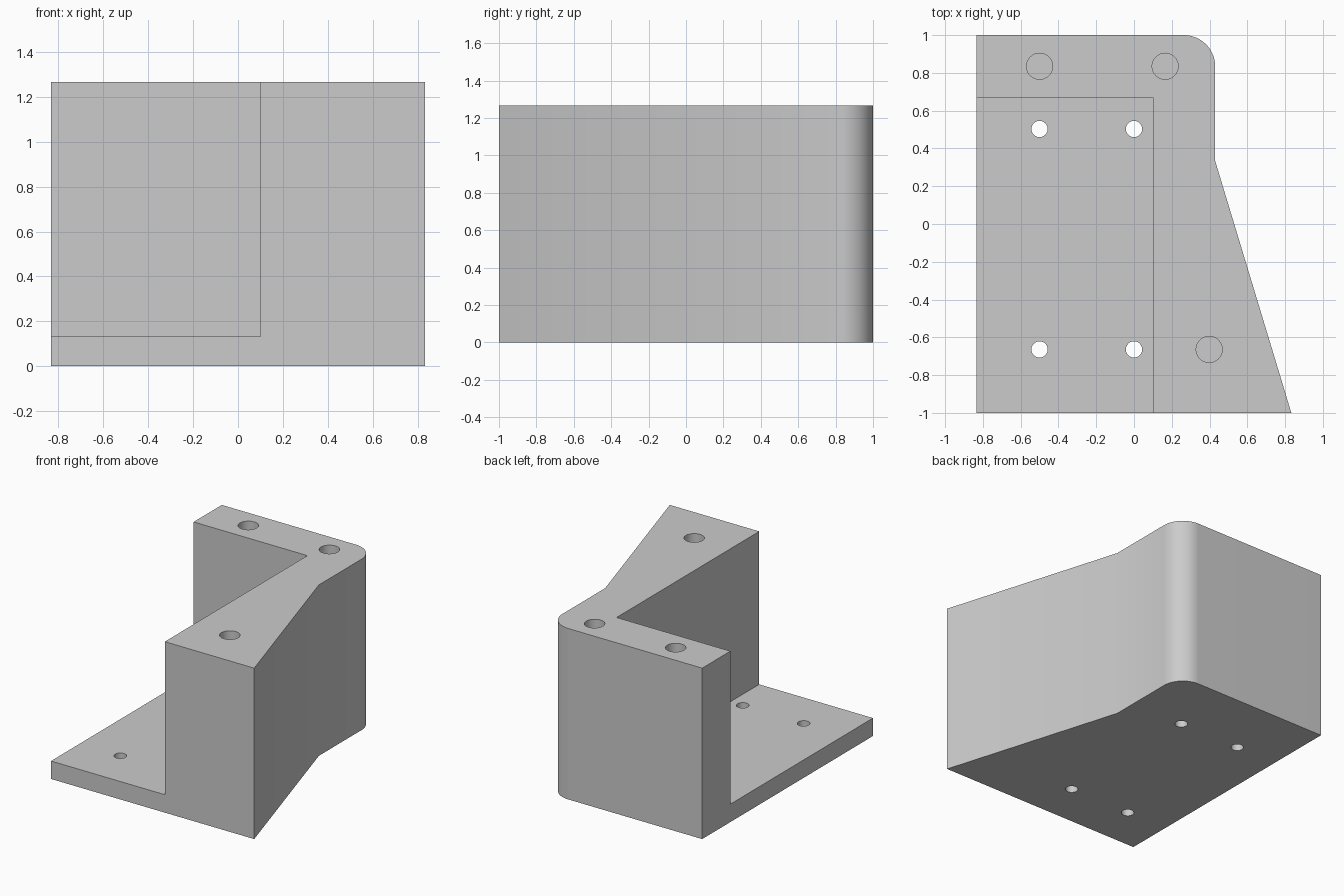
import bpy, bmesh, math
from mathutils import Matrix

cube = bpy.data.objects.get("Cube")
if cube:
    bpy.data.objects.remove(cube, do_unlink=True)

HEIGHT = 1.267
FLOOR = 0.133          # base plate thickness
WALL_X, WALL_Y = 0.1, 0.67   # inner faces of the walls
BLIND_DEPTH = 0.6

grey = bpy.data.materials.new("plain_grey")
grey.use_nodes = True
colour = (0.6, 0.6, 0.6, 1)
grey.diffuse_color = colour
grey.node_tree.nodes["Principled BSDF"].inputs["Base Color"].default_value = colour


def make_object(name, bm):
    bmesh.ops.recalc_face_normals(bm, faces=bm.faces)
    mesh = bpy.data.meshes.new(name)
    bm.to_mesh(mesh)
    bm.free()
    mesh.materials.append(grey)
    obj = bpy.data.objects.new(name, mesh)
    bpy.context.collection.objects.link(obj)
    return obj


def add_box(bm, x0, x1, y0, y1, z0, z1):
    place = Matrix.Translation(((x0 + x1) / 2, (y0 + y1) / 2, (z0 + z1) / 2))
    size = Matrix.Diagonal((x1 - x0, y1 - y0, z1 - z0, 1))
    bmesh.ops.create_cube(bm, size=1, matrix=place @ size)


def add_drill(bm, x, y, radius, z0, z1):
    bmesh.ops.create_cone(bm, cap_ends=True, segments=48, radius1=radius, radius2=radius,
                          depth=z1 - z0, matrix=Matrix.Translation((x, y, (z0 + z1) / 2)))


def cut(obj, name, bm):
    cutter = make_object(name, bm)
    cutter.hide_render = True
    mod = obj.modifiers.new(name, 'BOOLEAN')
    mod.operation = 'DIFFERENCE'
    mod.solver = 'EXACT'
    mod.object = cutter
    bpy.context.view_layer.objects.active = obj
    bpy.ops.object.modifier_apply(modifier=mod.name)
    bpy.data.objects.remove(cutter, do_unlink=True)


# Block outline with one rounded back corner, extruded upward
R = 0.167
side_x = 0.43
outline = [(-0.833, -1), (0.833, -1), (side_x, 0.333)]
for i in range(25):
    a = math.pi / 2 * i / 24
    outline.append((side_x - R + R * math.cos(a), 1 - R + R * math.sin(a)))
outline.append((-0.833, 1))

bm = bmesh.new()
face = bm.faces.new([bm.verts.new((x, y, 0)) for x, y in outline])
top = bmesh.ops.extrude_face_region(bm, geom=[face])
bmesh.ops.translate(bm, vec=(0, 0, HEIGHT),
                    verts=[v for v in top["geom"] if isinstance(v, bmesh.types.BMVert)])
bracket = make_object("corner_bracket", bm)

# Open pocket leaving the base plate and two walls
bm = bmesh.new()
add_box(bm, -1.5, WALL_X, -1.5, WALL_Y, FLOOR, HEIGHT + 0.5)
cut(bracket, "pocket_cutter", bm)

# Through holes in the base plate, blind holes in the wall tops
bm = bmesh.new()
for x in (-0.5, 0):
    for y in (-0.664, 0.503):
        add_drill(bm, x, y, 0.043, -0.2, FLOOR + 0.2)
for x, y in ((-0.5, 0.835), (0.165, 0.835), (0.398, -0.664)):
    add_drill(bm, x, y, 0.069, HEIGHT - BLIND_DEPTH, HEIGHT + 0.2)
cut(bracket, "hole_cutter", bm)

# Smooth the curved walls, keep edges sharp
bpy.ops.object.select_all(action='DESELECT')
bracket.select_set(True)
bpy.context.view_layer.objects.active = bracket
bpy.ops.object.shade_smooth_by_angle(angle=math.radians(30))
